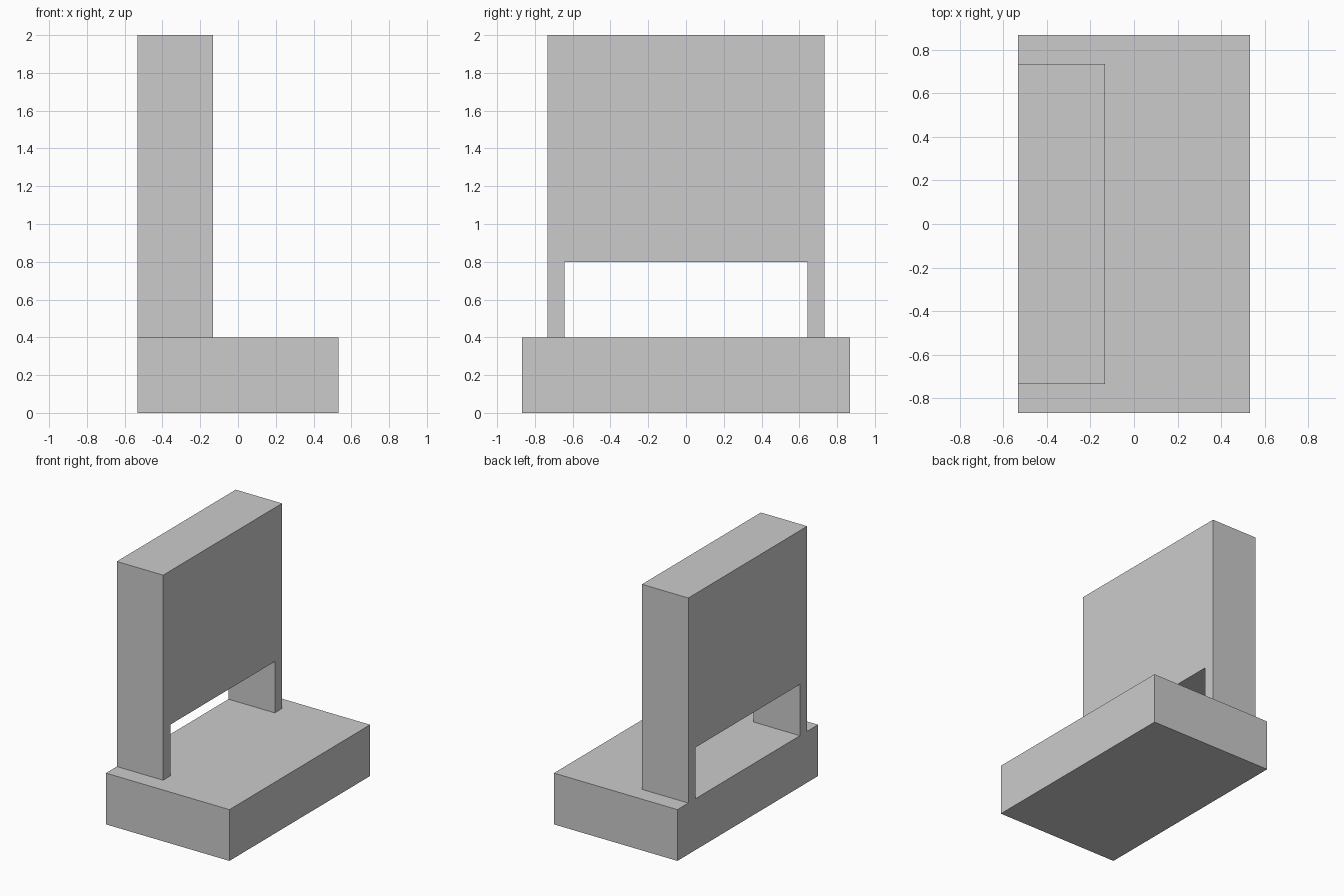
import bpy
import bmesh

# Remove the default cube
cube = bpy.data.objects.get("Cube")
if cube:
    bpy.data.objects.remove(cube, do_unlink=True)

# Single plain grey
grey = bpy.data.materials.new("light_grey")
grey.use_nodes = True
color = (0.6, 0.6, 0.6, 1)
grey.diffuse_color = color
grey.node_tree.nodes["Principled BSDF"].inputs["Base Color"].default_value = color


def extrude_profile(name, profile, x0, x1):
    """Extrude a (y, z) outline along x from x0 to x1."""
    bm = bmesh.new()
    face = bm.faces.new([bm.verts.new((x0, y, z)) for y, z in profile])
    result = bmesh.ops.extrude_face_region(bm, geom=[face])
    moved = [v for v in result["geom"] if isinstance(v, bmesh.types.BMVert)]
    bmesh.ops.translate(bm, vec=(x1 - x0, 0, 0), verts=moved)
    bmesh.ops.recalc_face_normals(bm, faces=bm.faces)
    mesh = bpy.data.meshes.new(name)
    bm.to_mesh(mesh)
    bm.free()
    mesh.materials.append(grey)
    obj = bpy.data.objects.new(name, mesh)
    bpy.context.collection.objects.link(obj)
    return obj


HALF_X = 0.533
BASE_Y, BASE_TOP = 0.867, 0.4
WALL_Y, WALL_X = 0.733, -0.133
GAP_Y, GAP_TOP, TOP = 0.643, 0.8, 2.0

# Base slab
extrude_profile("base", [(-BASE_Y, 0), (BASE_Y, 0), (BASE_Y, BASE_TOP),
                         (-BASE_Y, BASE_TOP)], -HALF_X, HALF_X)

# Upright panel on two thin legs, with an opening between them
half = [(GAP_Y, GAP_TOP), (GAP_Y, BASE_TOP), (WALL_Y, BASE_TOP), (WALL_Y, TOP)]
outline = half + [(-y, z) for y, z in reversed(half)]
extrude_profile("upright_panel", outline, -HALF_X, WALL_X)
